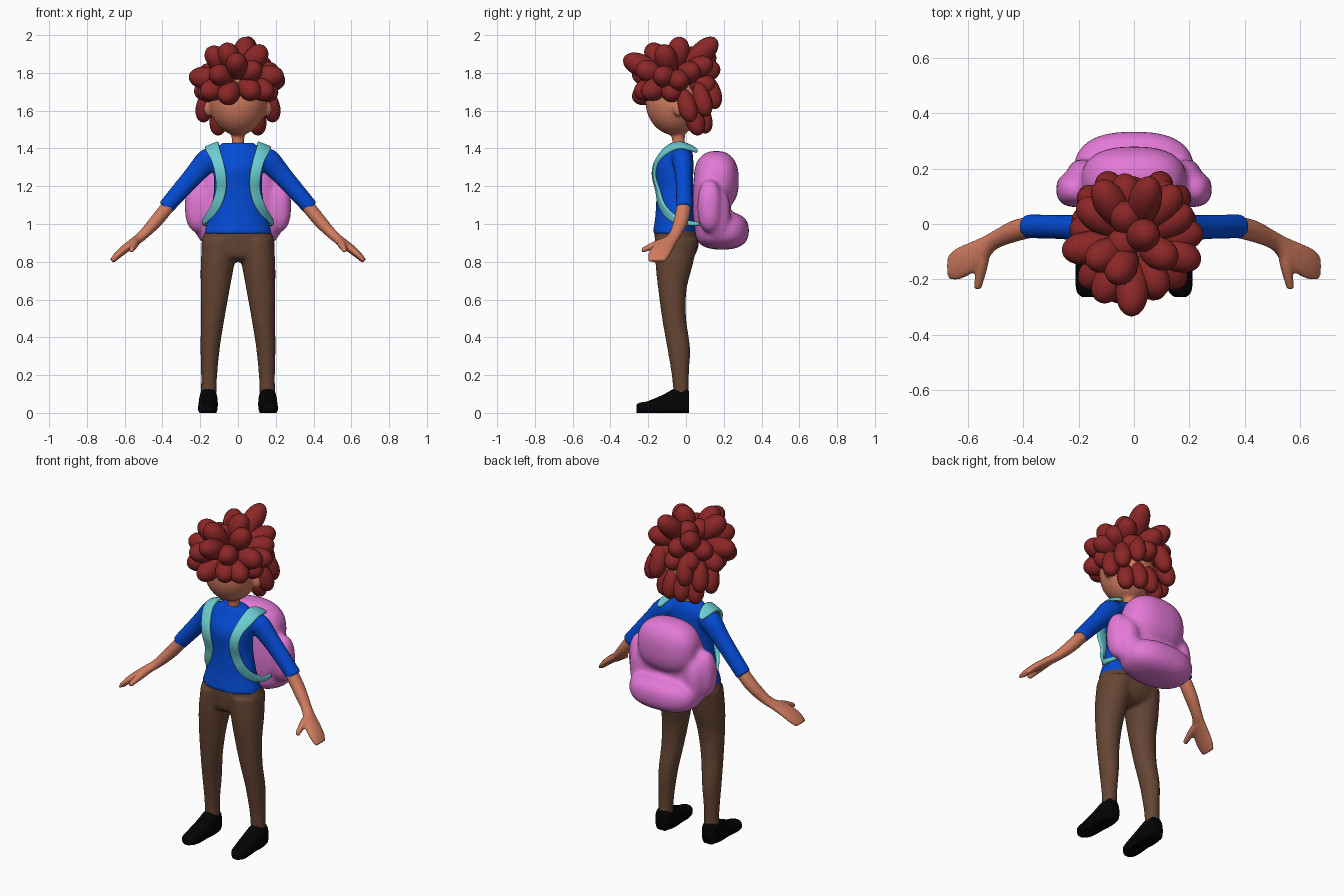
import bpy, bmesh
from math import cos, sin, tau
from mathutils import Vector, Matrix

cube = bpy.data.objects.get("Cube")
if cube:
    bpy.data.objects.remove(cube, do_unlink=True)


def material(name, *rgb):
    mat = bpy.data.materials.new(name)
    mat.use_nodes = True
    mat.diffuse_color = (*rgb, 1)
    node = next(n for n in mat.node_tree.nodes if n.type == "BSDF_PRINCIPLED")
    node.inputs["Base Color"].default_value = (*rgb, 1)
    return mat


SKIN = material("skin", 0.64, 0.2, 0.115)
HAIR = material("dark red hair", 0.26, 0.02, 0.02)
BLUE = material("blue cloth", 0.001, 0.07, 0.66)
BROWN = material("brown cloth", 0.13, 0.06, 0.034)
PINK = material("pink fabric", 0.77, 0.19, 0.68)
TEAL = material("teal strap", 0.15, 0.62, 0.65)
BLACK = material("black shoe", 0.001, 0.001, 0.001)
X, Y, Z = Vector((1, 0, 0)), Vector((0, 1, 0)), Vector((0, 0, 1))


def finish(name, bm, mat, voxel=0, smooth=6):
    """Turn a bmesh into a smooth object, optionally fusing its volumes."""
    bmesh.ops.recalc_face_normals(bm, faces=bm.faces)
    mesh = bpy.data.meshes.new(name)
    bm.to_mesh(mesh)
    bm.free()
    mesh.materials.append(mat)
    mesh.shade_smooth()
    obj = bpy.data.objects.new(name, mesh)
    bpy.context.collection.objects.link(obj)
    if voxel:
        fuse = obj.modifiers.new("Fuse", "REMESH")
        fuse.mode = "VOXEL"
        fuse.voxel_size = voxel
        fuse.use_smooth_shade = True
        relax = obj.modifiers.new("Relax", "SMOOTH")
        relax.factor = 0.5
        relax.iterations = smooth
    return obj


def spline(rows, steps=5):
    """Smooth interpolation through rows of numbers."""
    out = []
    for i in range(len(rows) - 1):
        a, b, c, d = (rows[max(0, min(len(rows) - 1, i + k))] for k in (-1, 0, 1, 2))
        for s in range(steps):
            t = s / steps
            out.append([q + t / 2 * (r - p + t * (2*p - 5*q + 4*r - w + t * (3*q - p - 3*r + w)))
                        for p, q, r, w in zip(a, b, c, d)])
    return out + [list(rows[-1])]


def loft(bm, rows, u=X, v=Y, sides=(1, -1), boxy=1.0, floor=None, segments=20):
    """Skin rings given as x, y, z, radius along u, radius along v."""
    for side in sides:
        rings = []
        for x, y, z, a, b in spline(rows):
            ring = []
            for k in range(segments):
                c, s = cos(tau * k / segments), sin(tau * k / segments)
                c, s = (abs(n) ** boxy * (1 if n > 0 else -1) for n in (c, s))
                p = Vector((x, y, z)) + u * a * c + v * b * s
                if floor is not None:
                    p.z = max(p.z, floor)
                ring.append(bm.verts.new((p.x * side, p.y, p.z)))
            rings.append(ring)
        for r, q in zip(rings, rings[1:]):
            for k in range(segments):
                n = (k + 1) % segments
                bm.faces.new((r[k], r[n], q[n], q[k]))
        bm.faces.new(rings[0])
        bm.faces.new(rings[-1])


def blob(bm, center, size, boxy=1.0):
    """Ellipsoid, squarer when boxy is below one."""
    made = bmesh.ops.create_uvsphere(bm, u_segments=32, v_segments=20, radius=1)
    for vert in made["verts"]:
        vert.co = Vector([m + h * abs(n) ** boxy * (1 if n > 0 else -1)
                          for n, m, h in zip(vert.co, center, size)])


# Head with neck and ears
bm = bmesh.new()
blob(bm, (0, -0.06, 1.65), (0.152, 0.155, 0.18))
loft(bm, [(0, -0.035, 1.38, 0.04, 0.04), (0, -0.04, 1.45, 0.034, 0.034),
          (0, -0.04, 1.56, 0.05, 0.05)], sides=(1,))
for side in (1, -1):
    blob(bm, (side * 0.155, -0.04, 1.61), (0.026, 0.028, 0.042))
finish("head", bm, SKIN, 0.009)

# Shirt: torso and sleeves
across = Vector((0.76, 0, 0.65))
bm = bmesh.new()
loft(bm, [(0, -0.06, 0.95, 0.182, 0.117), (0, -0.06, 1.05, 0.152, 0.102),
          (0, -0.06, 1.18, 0.128, 0.097), (0, -0.06, 1.3, 0.132, 0.1),
          (0, -0.04, 1.38, 0.125, 0.075), (0, -0.035, 1.43, 0.085, 0.05)], sides=(1,))
loft(bm, [(0.08, -0.03, 1.385, 0.04, 0.045), (0.15, -0.02, 1.345, 0.064, 0.056),
          (0.24, -0.012, 1.25, 0.053, 0.045), (0.385, -0.008, 1.085, 0.043, 0.044)], u=across)
finish("shirt", bm, BLUE, 0.01, 5)

# Forearms, flat hands and thumbs
bm = bmesh.new()
loft(bm, [(0.35, -0.008, 1.12, 0.036, 0.038), (0.43, -0.025, 1.02, 0.035, 0.04),
          (0.505, -0.06, 0.94, 0.027, 0.035), (0.55, -0.1, 0.905, 0.025, 0.052),
          (0.6, -0.128, 0.867, 0.023, 0.059), (0.64, -0.145, 0.832, 0.019, 0.058),
          (0.668, -0.155, 0.803, 0.013, 0.045)], u=across)
loft(bm, [(0.54, -0.09, 0.91, 0.024, 0.026), (0.55, -0.16, 0.89, 0.021, 0.023),
          (0.565, -0.235, 0.86, 0.014, 0.014)], v=Z)
finish("arms", bm, SKIN, 0.007, 4)

# Trousers: legs and hips
bm = bmesh.new()
loft(bm, [(0.155, -0.025, 0.09, 0.042, 0.04), (0.153, -0.03, 0.2, 0.043, 0.046),
          (0.147, -0.04, 0.35, 0.052, 0.061), (0.134, -0.063, 0.5, 0.063, 0.064),
          (0.121, -0.072, 0.65, 0.077, 0.075), (0.109, -0.063, 0.78, 0.089, 0.098),
          (0.09, -0.048, 0.92, 0.1, 0.115)])
loft(bm, [(0, -0.055, 0.8, 0.06, 0.06), (0, -0.055, 0.83, 0.17, 0.1),
          (0, -0.048, 0.9, 0.195, 0.117), (0, -0.06, 0.98, 0.168, 0.107)], sides=(1,))
finish("trousers", bm, BROWN, 0.01)

# Shoes with flat soles
bm = bmesh.new()
loft(bm, [(0.157, 0.017, 0.05, 0.036, 0.06), (0.157, 0, 0.055, 0.047, 0.075),
          (0.157, -0.06, 0.05, 0.05, 0.078), (0.158, -0.12, 0.04, 0.051, 0.057),
          (0.162, -0.2, 0.025, 0.05, 0.038), (0.166, -0.245, 0.022, 0.04, 0.032),
          (0.167, -0.263, 0.02, 0.022, 0.022)], v=Z, boxy=0.8, floor=0)
finish("shoes", bm, BLACK)

# Backpack: body, top bulge, lower pocket and side pockets
bm = bmesh.new()
blob(bm, (0, 0.135, 1.12), (0.205, 0.1, 0.24), 0.75)
blob(bm, (0, 0.16, 1.23), (0.19, 0.12, 0.157), 0.82)
blob(bm, (0, 0.19, 0.965), (0.218, 0.144, 0.101), 0.8)
for side in (1, -1):
    blob(bm, (side * 0.212, 0.125, 1.095), (0.07, 0.065, 0.14), 0.85)
    blob(bm, (side * 0.185, 0.165, 1.06), (0.06, 0.07, 0.14), 0.9)
finish("backpack", bm, PINK, 0.012, 11)

# Shoulder straps: centre point then half-width vector
bm = bmesh.new()
path = spline([(0.14, 0.06, 1.385, 0.012, 0, -0.004), (0.138, 0.02, 1.405, 0.028, 0, -0.01),
               (0.137, -0.04, 1.416, 0.035, 0, -0.014), (0.132, -0.1, 1.392, 0.034, 0.006, -0.012),
               (0.108, -0.155, 1.33, 0.031, 0.005, 0), (0.092, -0.17, 1.26, 0.029, 0.003, 0),
               (0.09, -0.15, 1.18, 0.027, 0.006, 0), (0.115, -0.128, 1.1, 0.024, 0.012, 0.006),
               (0.152, -0.08, 1.04, 0.012, 0.01, 0.017), (0.18, -0.01, 1.01, 0, 0.004, 0.014),
               (0.17, 0.07, 1, 0, 0, 0.01)])
for side in (1, -1):
    last = None
    for x, y, z, a, b, c in path:
        pair = [bm.verts.new((side * (x + k * a), y + k * b, z + k * c)) for k in (-1, 1)]
        if last:
            bm.faces.new((last[0], last[1], pair[1], pair[0]))
        last = pair
straps = finish("shoulder_straps", bm, TEAL)
thick = straps.modifiers.new("Thickness", "SOLIDIFY")
thick.thickness = 0.018
thick.offset = 0
bevel = straps.modifiers.new("Soft edge", "BEVEL")
bevel.width = 0.005
bevel.segments = 2

# Hair: egg-shaped curls, listed by tip position in hundredths
crown = [(5, -3, 199), (-4, 6, 193), (6, 16, 198), (-13, 15, 190), (-4, 18, 183),
         (16, 13, 186), (21, 5, 182), (25, -3, 176), (24, -14, 179), (14, -13, 194),
         (9, -27, 169), (18, -22, 169), (-1, -33, 188), (-7, -28, 166),
         (-19, -22, 169), (-26, -10, 178), (-23, -1, 169), (-20, 8, 181), (-16, -14, 193),
         (-7, -20, 195), (10, -26, 183), (-13, -28, 180), (0, 17, 171), (-6, -8, 191)]
nape = [(19, 3, 154), (17, 11, 157), (11, 7, 147), (4, 11, 148), (10, 16, 161)]
tips = crown + [(s * x, y, z) for x, y, z in nape for s in (1, -1)]
tips += [(s * x, y, z) for x, y, z in [(13, 15, 173), (21, -8, 168)] for s in (1, -1)]
skull = Vector((0, -0.06, 1.76))
bm = bmesh.new()
for tip in tips:
    tip = Vector(tip) / 100
    hanging = tip.z < 1.65
    if hanging:
        root = Vector((tip.x * 0.8, tip.y - 0.05, tip.z + 0.18))
    else:
        root = skull.lerp(tip, 0.2)
    axis = tip - root
    half = axis.length / 2
    place = Matrix.Translation((tip + root) / 2) @ axis.to_track_quat("Z", "Y").to_matrix().to_4x4()
    made = bmesh.ops.create_uvsphere(bm, u_segments=20, v_segments=14, radius=1)
    for vert in made["verts"]:
        x, y, z = vert.co
        girth = (0.049 if hanging else 0.059) * (1 + 0.15 * z)
        vert.co = place @ Vector((x * girth, y * girth, z * half))
finish("curly_hair", bm, HAIR)
